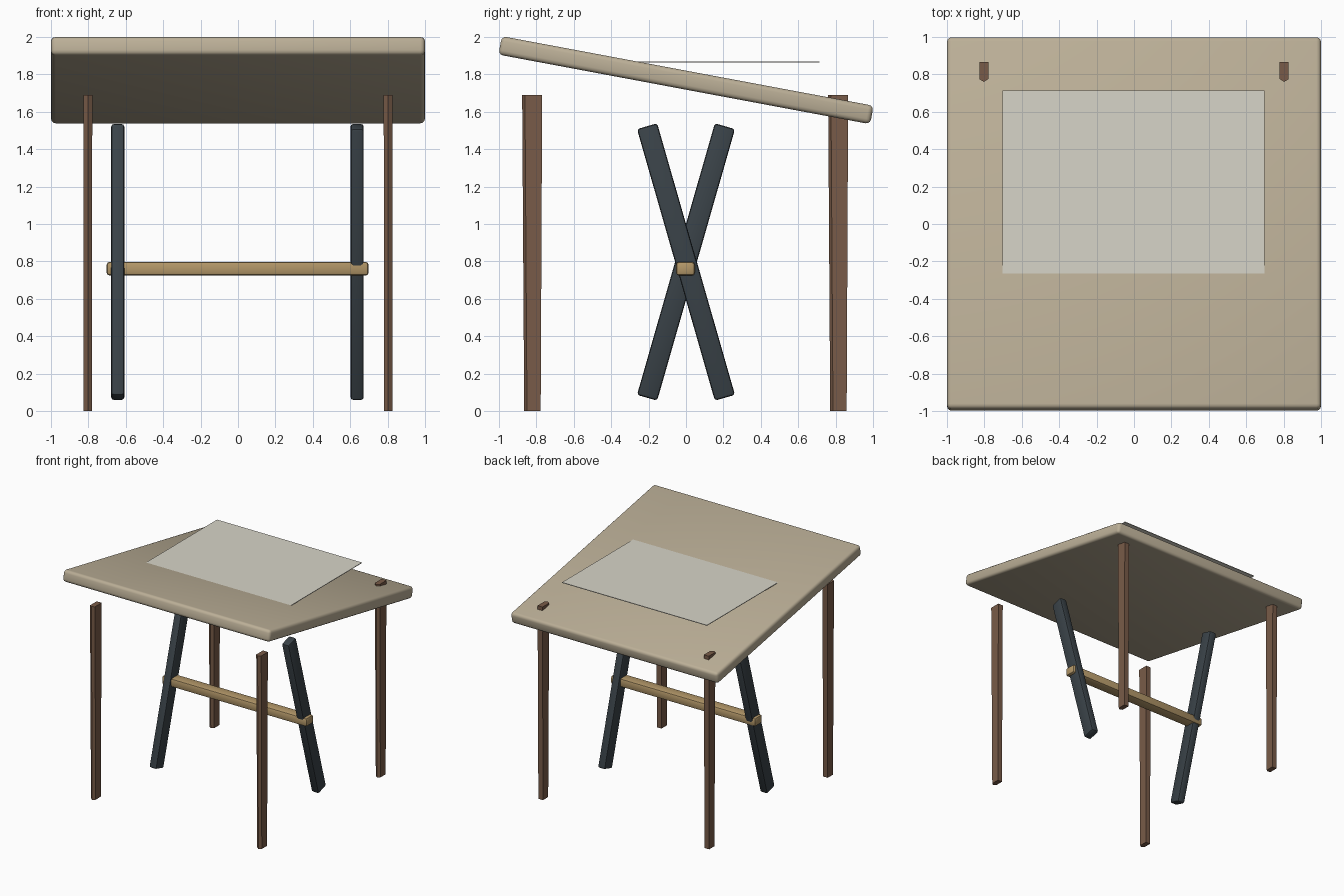
import bpy, bmesh, math

if "Cube" in bpy.data.objects:
    bpy.data.objects.remove(bpy.data.objects["Cube"])


def material(name, rgb):
    m = bpy.data.materials.new(name)
    m.diffuse_color = (*rgb, 1)
    m.use_nodes = True
    m.node_tree.nodes["Principled BSDF"].inputs["Base Color"].default_value = m.diffuse_color
    return m


OAK = material("pale_wood", (0.50, 0.43, 0.31))
WALNUT = material("brown_wood", (0.19, 0.105, 0.065))
STEEL = material("dark_paint", (0.042, 0.055, 0.065))
TAN = material("tan_wood", (0.45, 0.31, 0.14))
PAPER = material("paper", (0.68, 0.66, 0.58))


def add_object(name, bm, mat, loc=(0, 0, 0), tilt=0.0):
    bmesh.ops.recalc_face_normals(bm, faces=bm.faces)
    me = bpy.data.meshes.new(name)
    bm.to_mesh(me)
    bm.free()
    me.materials.append(mat)
    ob = bpy.data.objects.new(name, me)
    bpy.context.collection.objects.link(ob)
    ob.location = loc
    ob.rotation_euler.x = math.radians(tilt)
    return ob


def box(name, size, loc, mat, tilt=0.0, bevel=0.0, segments=2):
    bm = bmesh.new()
    bmesh.ops.create_cube(bm, size=1)
    bmesh.ops.scale(bm, vec=size, verts=bm.verts)
    if bevel:
        bmesh.ops.bevel(bm, geom=bm.edges[:], offset=bevel, segments=segments,
                        profile=0.5, affect='EDGES')
    ob = add_object(name, bm, mat, loc, tilt)
    if bevel:
        for o in bpy.context.selected_objects:
            o.select_set(False)
        ob.select_set(True)
        bpy.context.view_layer.objects.active = ob
        bpy.ops.object.shade_smooth_by_angle(angle=math.radians(35))
    return ob


def leg(name, x, y, height=1.69):
    # five-sided section with a ridge on the front, tapering to the foot
    def ring(z, front, back, hw):
        pts = [(0, front), (hw, front + 0.015), (hw, back), (-hw, back), (-hw, front + 0.015)]
        return [bm.verts.new((px, py, z)) for px, py in pts]

    bm = bmesh.new()
    foot = ring(0, -0.046, 0.042, 0.022)
    top = ring(height, -0.057, 0.050, 0.024)
    bm.faces.new(foot)
    bm.faces.new(top)
    for i in range(5):
        j = (i + 1) % 5
        bm.faces.new((foot[i], foot[j], top[j], top[i]))
    add_object(name, bm, WALNUT, (x, y, 0))


# Sloping board, high at the front
box("table_top", (2.0, 2.022, 0.10), (0, 0, 1.769), OAK, tilt=-10.6, bevel=0.025, segments=3)

# Sheet lying level, its front edge sunk into the board
box("paper_sheet", (1.4, 0.99, 0.005), (-0.003, 0.22, 1.867), PAPER)

# Four corner legs
for side, x in (("left", -0.803), ("right", 0.803)):
    for end, y in (("front", -0.819), ("back", 0.817)):
        leg(f"{end}_{side}_leg", x, y)

# Two opposed slanting braces
for side, x, tilt in (("left", -0.643, -16), ("right", 0.637, 16)):
    box(f"{side}_brace", (0.07, 0.112, 1.51), (x, 0, 0.797), STEEL, tilt=tilt, bevel=0.014)

# Cross rail joining the braces
box("cross_rail", (1.4, 0.10, 0.074), (-0.002, -0.003, 0.761), TAN, bevel=0.016)
